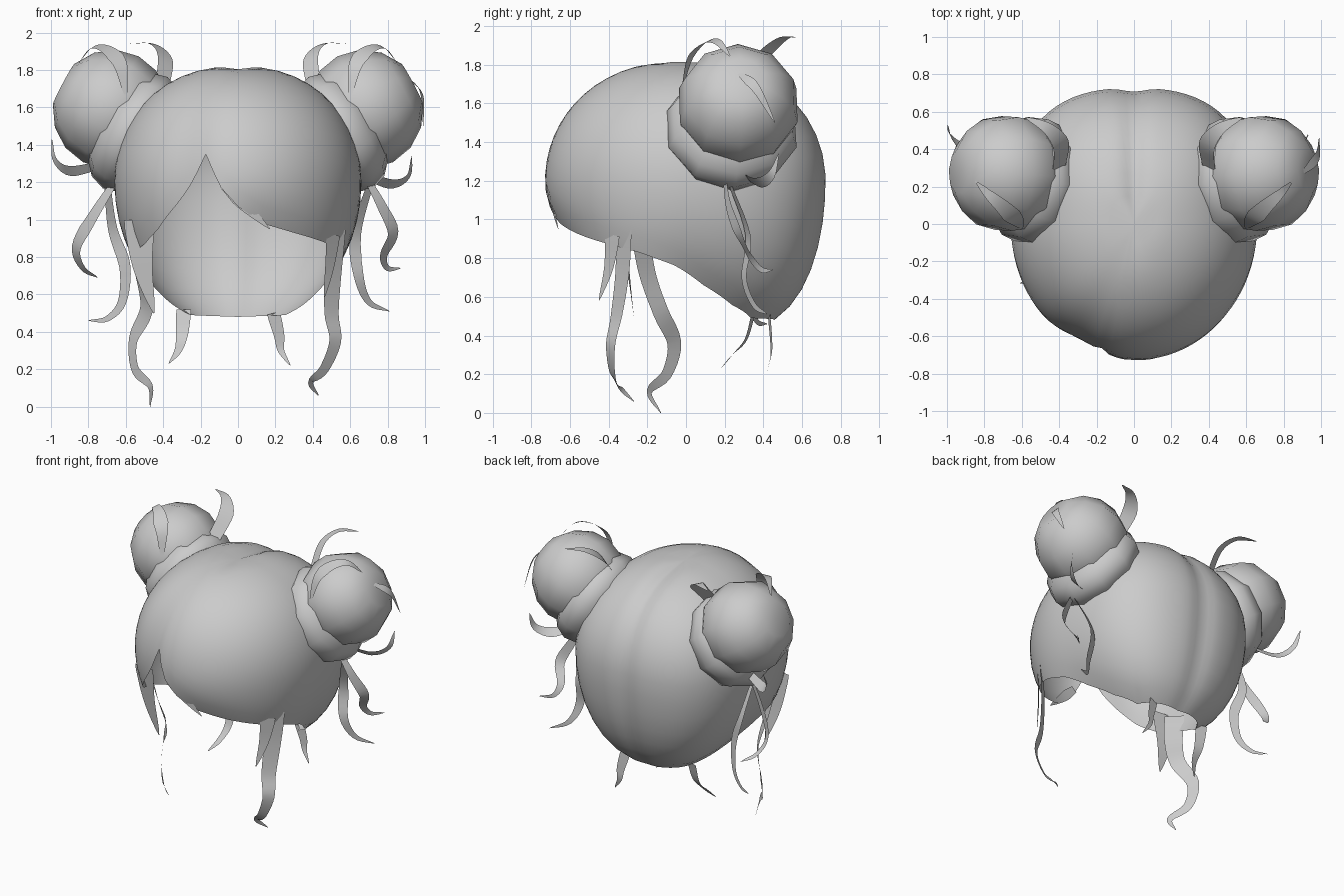
import bpy, bmesh
from math import sin, cos, asin, radians, pi, exp, copysign
from mathutils import Vector

if "Cube" in bpy.data.objects:
    bpy.data.objects.remove(bpy.data.objects["Cube"])

grey = bpy.data.materials.new("hair_grey")
grey.use_nodes = True
GREY = (0.6, 0.6, 0.6, 1)
grey.diffuse_color = GREY
grey.node_tree.nodes["Principled BSDF"].inputs["Base Color"].default_value = GREY


def finish(name, bm):
    me = bpy.data.meshes.new(name)
    bm.to_mesh(me)
    bm.free()
    me.materials.append(grey)
    for p in me.polygons:
        p.use_smooth = True
    ob = bpy.data.objects.new(name, me)
    bpy.context.collection.objects.link(ob)
    return ob


def lerp_table(table, x):
    for (x0, y0), (x1, y1) in zip(table, table[1:]):
        if x <= x1:
            return y0 + (y1 - y0) * (x - x0) / (x1 - x0)
    return table[-1][1]


# Hem height by angle around the head: 0 is the front, positive is the left side
HEM = [(-180, .48), (-140, .49), (-120, .56), (-100, .66), (-85, .76), (-68, .83),
       (-56, .87), (-45, .94), (-30, 1.1), (-22, 1.21), (-16, 1.35), (-8, 1.17),
       (0, 1.07), (12, .98), (30, .93), (50, .88), (68, .83), (85, .76),
       (100, .66), (120, .56), (140, .49), (180, .48)]


def lower_depth(deg):
    return .8 - .08 * sin(radians(deg)) ** 2


def head_point(deg, phi):
    a = radians(deg)
    front, back = max(0, cos(a)), max(0, -cos(a))
    if phi > 0:
        r = cos(phi) ** .88
    else:
        r = cos(phi) ** (.55 + .3 * sin(a) ** 4 + 1.9 * front ** 4)
    # soft hollows at the fringe parting and down the middle of the back
    r *= 1 - .05 * r * exp(-((deg + 26) / 14) ** 2)
    r *= 1 - .03 * r * exp(-((180 - abs(deg)) / 7) ** 2)
    # the back is squarer than the front
    r *= 1 + .3 * (back * sin(a)) ** 2
    x, y = .66 * sin(a) * r, -.73 * cos(a) * r
    z = 1.2 + sin(phi) * (.62 if phi > 0 else lower_depth(deg))
    if phi > 0:
        fade = min(1, max(0, (y + .25) / .4))
        z -= .03 * exp(-(x / .06) ** 2) * sin(phi) * fade
    return Vector((x, y, z))


# Hair cap: an open shell hanging from the crown to the hem
bm = bmesh.new()
ROWS, STEP = 16, 4
crown = bm.verts.new(head_point(180, pi / 2 - .001))
columns = []
for deg in range(-180, 180, STEP):
    hem = lerp_table(HEM, deg)
    end = asin((hem - 1.2) / (.62 if hem > 1.2 else lower_depth(deg)))
    columns.append([bm.verts.new(head_point(deg, pi / 2 + (end - pi / 2) * i / ROWS))
                    for i in range(1, ROWS + 1)])
for i, c in enumerate(columns):
    d = columns[(i + 1) % len(columns)]
    bm.faces.new((crown, c[0], d[0]))
    for j in range(ROWS - 1):
        bm.faces.new((c[j], c[j + 1], d[j + 1], d[j]))
finish("hair_cap", bm)


# Buns: a faceted ball on a broad collar, tilted outwards
def ball(name, centre, size, axis):
    bm = bmesh.new()
    bmesh.ops.create_uvsphere(bm, u_segments=10, v_segments=8, radius=1)
    for v in bm.verts:
        if v.co.z > .99:
            v.co.z = .88
    ob = finish(name, bm)
    ob.scale = size
    ob.location = centre
    ob.rotation_euler = Vector(axis).to_track_quat('Z', 'Y').to_euler()


for side, s in (("left", 1), ("right", -1)):
    ball(side + "_bun", (s * .68, .27, 1.59), (.32, .32, .31), (s * .85, .05, .45))
    ball(side + "_bun_collar", (s * .55, .235, 1.465), (.35, .345, .22), (s * .85, .1, .5))


# Ribbon strands along a smooth path, facing away from a centre point
def ribbon(name, pts, width, centre=(0, .5, 1), start=.4, peak=.35, steps=5):
    p = [Vector(q) for q in pts]
    p = [2 * p[0] - p[1]] + p + [2 * p[-1] - p[-2]]
    path = []
    for i in range(1, len(p) - 2):
        a, b, c, d = p[i - 1:i + 3]
        for k in range(steps):
            t = k / steps
            path.append(.5 * (2 * b + (c - a) * t + (2 * a - 5 * b + 4 * c - d) * t * t
                              + (3 * b - a - 3 * c + d) * t ** 3))
    path.append(p[-2])
    bm = bmesh.new()
    rows = []
    n = len(path) - 1
    for i, q in enumerate(path):
        t = i / n
        w = start + (1 - start) * t / peak if t < peak else (1 - t) / (1 - peak)
        tangent = path[min(i + 1, n)] - path[max(i - 1, 0)]
        out = q - Vector(centre)
        if centre[2] == 1:
            out.z = 0
        across = tangent.cross(out).normalized() * width * max(w ** .7, .04) / 2
        rows.append((bm.verts.new(q - across), bm.verts.new(q + across)))
    for (a, b), (c, d) in zip(rows, rows[1:]):
        bm.faces.new((a, b, d, c))
    finish(name, bm)


# Curls on top of both buns
for side, s in (("left", 1), ("right", -1)):
    ribbon(side + "_bun_front_curl",
           [(s * .6, -.02, 1.67), (s * .63, .02, 1.83), (s * .7, .09, 1.91),
            (s * .78, .16, 1.92), (s * .85, .23, 1.84)], .1, (s * .7, .27, 1.55), .1)
    ribbon(side + "_bun_back_curl",
           [(s * .4, .3, 1.74), (s * .39, .42, 1.87), (s * .46, .51, 1.94),
            (s * .58, .57, 1.94)], .1, (s * .55, .55, 1.65), .8)

# Loose curls on the outer side of the buns
ribbon("right_bun_side_curl", [(-.74, .33, 1.29), (-.9, .4, 1.26), (-.98, .47, 1.32),
                               (-.995, .53, 1.43)], .07, (-.8, .7, 1.5), .6)
ribbon("left_bun_low_curl", [(.68, .28, 1.24), (.82, .37, 1.19), (.91, .44, 1.23),
                             (.93, .48, 1.34)], .07, (.75, .65, 1.45), .6)
ribbon("left_bun_side_curl", [(.9, .27, 1.76), (.98, .36, 1.68), (.99, .46, 1.5)],
       .06, (.7, .27, 1.6), .2)

# Wavy strands hanging under the buns, facing forwards
FAR_BACK = (0, 1.6, 1)
ribbon("right_bun_strand_outer", [(-.66, .2, 1.2), (-.78, .24, 1.01), (-.865, .3, .85),
                                  (-.83, .37, .74), (-.75, .44, .69)], .07, FAR_BACK)
ribbon("right_bun_strand_inner", [(-.7, .22, 1.2), (-.67, .32, .95), (-.605, .31, .75),
                                  (-.62, .33, .56), (-.7, .37, .47), (-.8, .42, .46)],
       .07, FAR_BACK)
ribbon("left_bun_strand_outer", [(.7, .2, 1.2), (.77, .22, 1.07), (.83, .27, .93),
                                 (.78, .33, .81), (.8, .39, .74), (.87, .45, .74)],
       .07, FAR_BACK)
ribbon("left_bun_strand_inner", [(.71, .22, 1.2), (.63, .32, .92), (.645, .3, .7),
                                 (.7, .35, .56), (.81, .42, .51)], .07, FAR_BACK)

# Long face-framing locks, with short tips beside them
ribbon("left_face_lock", [(.53, -.32, .95), (.51, -.33, .72), (.5, -.36, .5),
                          (.52, -.39, .35), (.46, -.38, .2), (.39, -.34, .13),
                          (.43, -.27, .06)], .12, (0, .3, 1), 1, .08)
ribbon("right_face_lock", [(-.55, -.24, .95), (-.51, -.2, .72), (-.49, -.13, .52),
                           (-.56, -.06, .36), (-.55, -.1, .2), (-.47, -.19, .11),
                           (-.47, -.13, 0)], .13, (0, .3, 1), 1, .08)
ribbon("left_lock_tip", [(.51, -.38, .92), (.49, -.4, .75), (.46, -.45, .58)],
       .1, (0, .1, 1), 1, .1)
ribbon("right_lock_tip", [(-.53, -.33, 1), (-.51, -.3, .75), (-.45, -.27, .5)],
       .16, (-.4, .5, 1), 1, .1)

# Loose tip on the fringe
ribbon("fringe_tip", [(-.07, -.7, 1.18), (.04, -.69, 1.07), (.17, -.66, .95)],
       .07, (0, .1, 1), .6)

# Short strands at the nape
ribbon("left_nape_strand", [(.19, .43, .5), (.22, .44, .38), (.23, .44, .3),
                            (.28, .42, .22)], .07, FAR_BACK, 1, .1)
ribbon("right_nape_strand", [(-.29, .35, .52), (-.3, .31, .38), (-.32, .24, .3),
                             (-.37, .18, .23)], .08, FAR_BACK, 1, .1)
